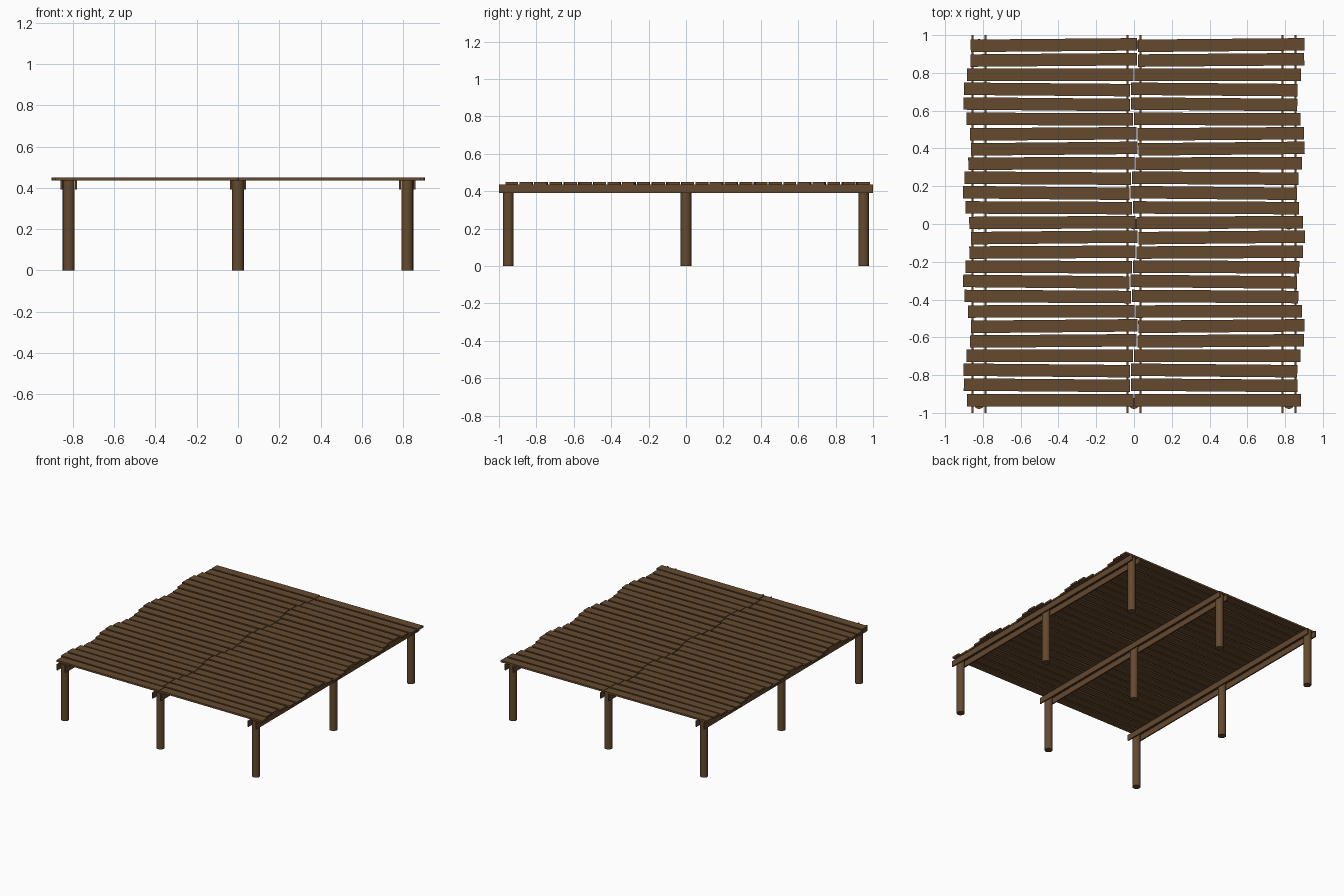
import bpy, math

if "Cube" in bpy.data.objects:
    bpy.data.objects.remove(bpy.data.objects["Cube"])

wood = bpy.data.materials.new("dark_wood")
wood.diffuse_color = (0.13, 0.068, 0.028, 1)
wood.use_nodes = True
wood.node_tree.nodes["Principled BSDF"].inputs["Base Color"].default_value = wood.diffuse_color


def box(name, loc, size, rot=0.0):
    bpy.ops.mesh.primitive_cube_add(size=1, location=loc, rotation=(0, 0, rot))
    ob = bpy.context.object
    ob.name = name
    ob.scale = size
    ob.data.materials.append(wood)
    return ob


def post(name, x, y, height=0.436, radius=0.029):
    bpy.ops.mesh.primitive_cylinder_add(vertices=16, radius=radius, depth=height,
                                        location=(x, y, height / 2))
    ob = bpy.context.object
    ob.name = name
    ob.data.materials.append(wood)
    bpy.ops.object.shade_smooth_by_angle(angle=math.radians(35))


# Three lines of posts, each clamped between a pair of thin beams
for i, x in enumerate((-0.82, 0, 0.82)):
    for j, y in enumerate((-0.95, 0, 0.95)):
        post(f"post_{i}_{j}", x, y)
    for side, s in (("left", -1), ("right", 1)):
        box(f"beam_{i}_{side}", (x + s * 0.0345, 0, 0.4145), (0.01, 2.0, 0.045))

# Two columns of deck planks, with wavy offsets and slight skew
for i in range(25):
    y = -0.932 + i * 0.0783
    wave = math.sin(i)
    for side, s in (("left", -1), ("right", 1)):
        box(f"plank_{i}_{side}", (s * 0.443 - 0.021 * wave, y, 0.443),
            (0.881, 0.066, 0.014), -0.01 * wave)
